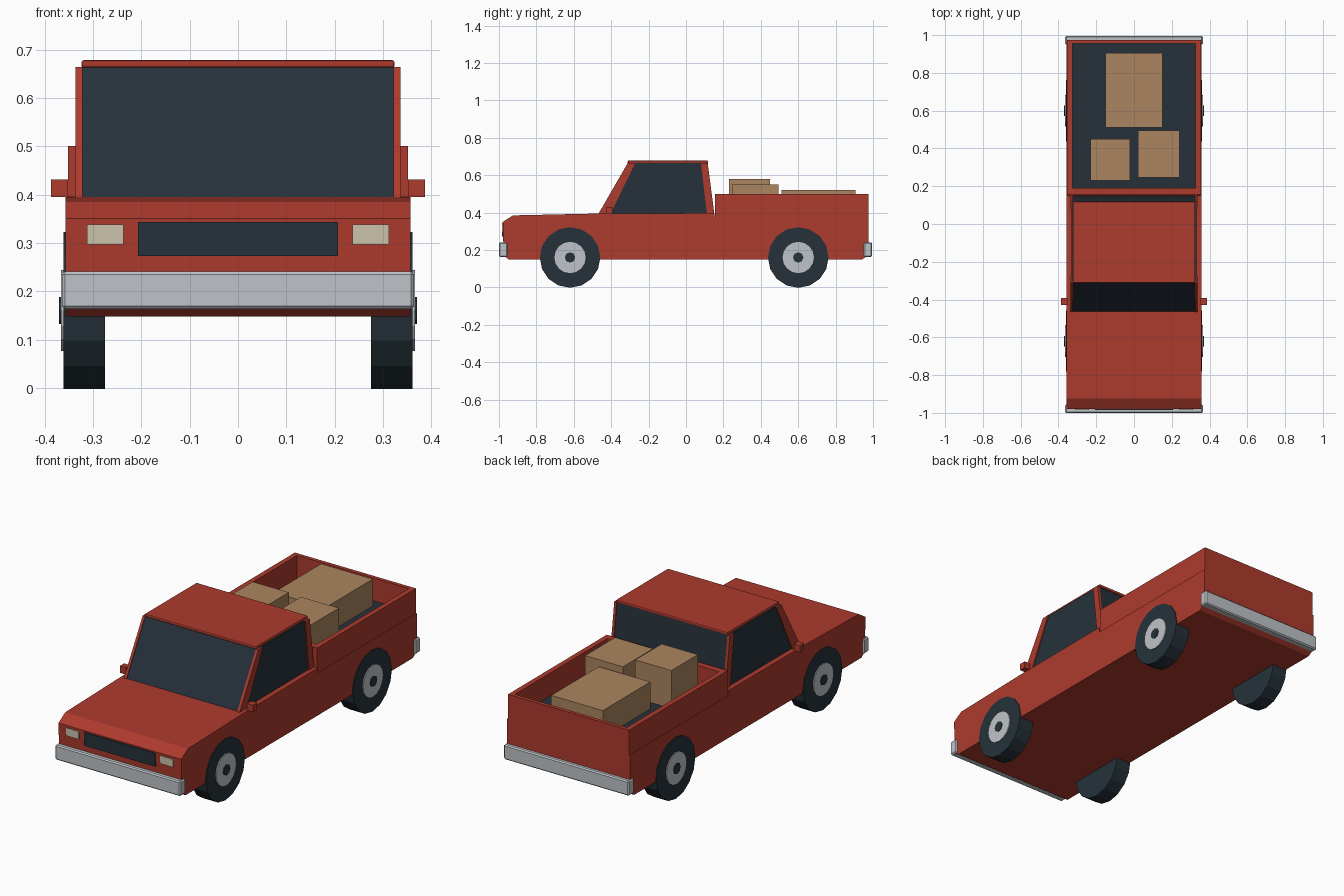
import bpy, bmesh, math
from mathutils import Matrix

cube = bpy.data.objects.get("Cube")
if cube:
    bpy.data.objects.remove(cube, do_unlink=True)


def material(name, rgb):
    m = bpy.data.materials.new(name)
    m.use_nodes = True
    m.diffuse_color = (*rgb, 1)
    bsdf = next(n for n in m.node_tree.nodes if n.type == 'BSDF_PRINCIPLED')
    bsdf.inputs["Base Color"].default_value = (*rgb, 1)
    return m


RED = material("red paint", (0.42, 0.043, 0.027))
DARK = material("dark glass and rubber", (0.019, 0.031, 0.042))
SILVER = material("silver", (0.52, 0.55, 0.58))
CREAM = material("cream lamp", (0.6, 0.54, 0.41))
CARD = material("cardboard", (0.41, 0.235, 0.115))


def finish(name, bm, mat):
    bmesh.ops.recalc_face_normals(bm, faces=bm.faces)
    mesh = bpy.data.meshes.new(name)
    bm.to_mesh(mesh)
    bm.free()
    mesh.materials.append(mat)
    obj = bpy.data.objects.new(name, mesh)
    bpy.context.collection.objects.link(obj)
    return obj


def prism(name, profile, x0, x1, mat):
    """Extrude a (y, z) side profile from x0 to x1."""
    bm = bmesh.new()
    face = bm.faces.new([bm.verts.new((x0, y, z)) for y, z in profile])
    new = bmesh.ops.extrude_face_region(bm, geom=[face])["geom"]
    bmesh.ops.translate(bm, vec=(x1 - x0, 0, 0),
                        verts=[v for v in new if isinstance(v, bmesh.types.BMVert)])
    return finish(name, bm, mat)


def box(name, x, y, z, mat):
    return prism(name, [(y[0], z[0]), (y[1], z[0]), (y[1], z[1]), (y[0], z[1])], *x, mat)


def bevel(obj, width, segments=1):
    mod = obj.modifiers.new("bevel", 'BEVEL')
    mod.width, mod.segments = width, segments


def disc(name, radius, sides, x0, x1, y, mat):
    """Cylinder lying along x at wheel height."""
    bm = bmesh.new()
    place = Matrix.Translation(((x0 + x1) / 2, y, 0.16)) @ Matrix.Rotation(math.pi / 2, 4, 'Y')
    bmesh.ops.create_cone(bm, cap_ends=True, segments=sides, radius1=radius,
                          radius2=radius, depth=abs(x1 - x0), matrix=place)
    return finish(name, bm, mat)


# Lower body with hood, reaching back under the cargo bed
prism("body", [(-0.945, 0.148), (0.94, 0.148), (0.965, 0.165), (0.975, 0.24), (0.975, 0.37),
               (0.155, 0.37), (0.15, 0.397), (-0.47, 0.395), (-0.925, 0.385),
               (-0.98, 0.35), (-0.975, 0.17)], -0.357, 0.357, RED)

# Cargo bed
box("bed_floor", (-0.33, 0.33), (0.18, 0.96), (0.365, 0.38), DARK)
box("bed_front_wall", (-0.327, 0.327), (0.155, 0.19), (0.36, 0.5), RED)
box("tailgate", (-0.327, 0.327), (0.955, 0.975), (0.36, 0.5), RED)
for side, s in (("left", 1), ("right", -1)):
    box(f"bed_{side}_wall", (s * 0.325, s * 0.352), (0.155, 0.975), (0.36, 0.5), RED)

# Cargo boxes
box("large_carton", (-0.15, 0.15), (0.51, 0.905), (0.38, 0.522), CARD)
box("tall_carton", (-0.23, -0.02), (0.23, 0.45), (0.38, 0.58), CARD)
box("medium_carton", (0.02, 0.24), (0.245, 0.495), (0.38, 0.55), CARD)

# Cab: a glass block framed by painted pillars and a roof
prism("cab_glass", [(-0.465, 0.39), (0.148, 0.39), (0.112, 0.664), (-0.308, 0.664)],
      -0.33, 0.33, DARK)
bevel(box("roof", (-0.324, 0.324), (-0.312, 0.118), (0.662, 0.678), RED), 0.005, 2)
for side, s in (("left", 1), ("right", -1)):
    x = (s * 0.322, s * 0.336)
    prism(f"{side}_front_pillar", [(-0.47, 0.39), (-0.405, 0.39), (-0.272, 0.664),
                                   (-0.312, 0.664)], *x, RED)
    prism(f"{side}_rear_pillar", [(0.112, 0.39), (0.152, 0.39), (0.116, 0.664),
                                  (0.08, 0.664)], *x, RED)
    box(f"{side}_mirror", (s * 0.352, s * 0.387), (-0.428, -0.393), (0.395, 0.431), RED)
    # Headlights
    box(f"{side}_headlight", (s * 0.237, s * 0.312), (-0.984, -0.977), (0.297, 0.338), CREAM)
    # Wheels
    for end, y in (("front", -0.62), ("rear", 0.6)):
        disc(f"{side}_{end}_tyre", 0.162, 16, s * 0.275, s * 0.361, y, DARK)
        disc(f"{side}_{end}_hubcap", 0.084, 16, s * 0.35, s * 0.366, y, SILVER)
        disc(f"{side}_{end}_hub", 0.028, 8, s * 0.36, s * 0.37, y, DARK)

# Front and rear trim
box("grille", (-0.207, 0.207), (-0.984, -0.977), (0.273, 0.343), DARK)
for end, y in (("front", (-1, -0.955)), ("rear", (0.95, 0.995))):
    bevel(box(f"{end}_bumper", (-0.364, 0.364), y, (0.163, 0.241), SILVER), 0.006)
